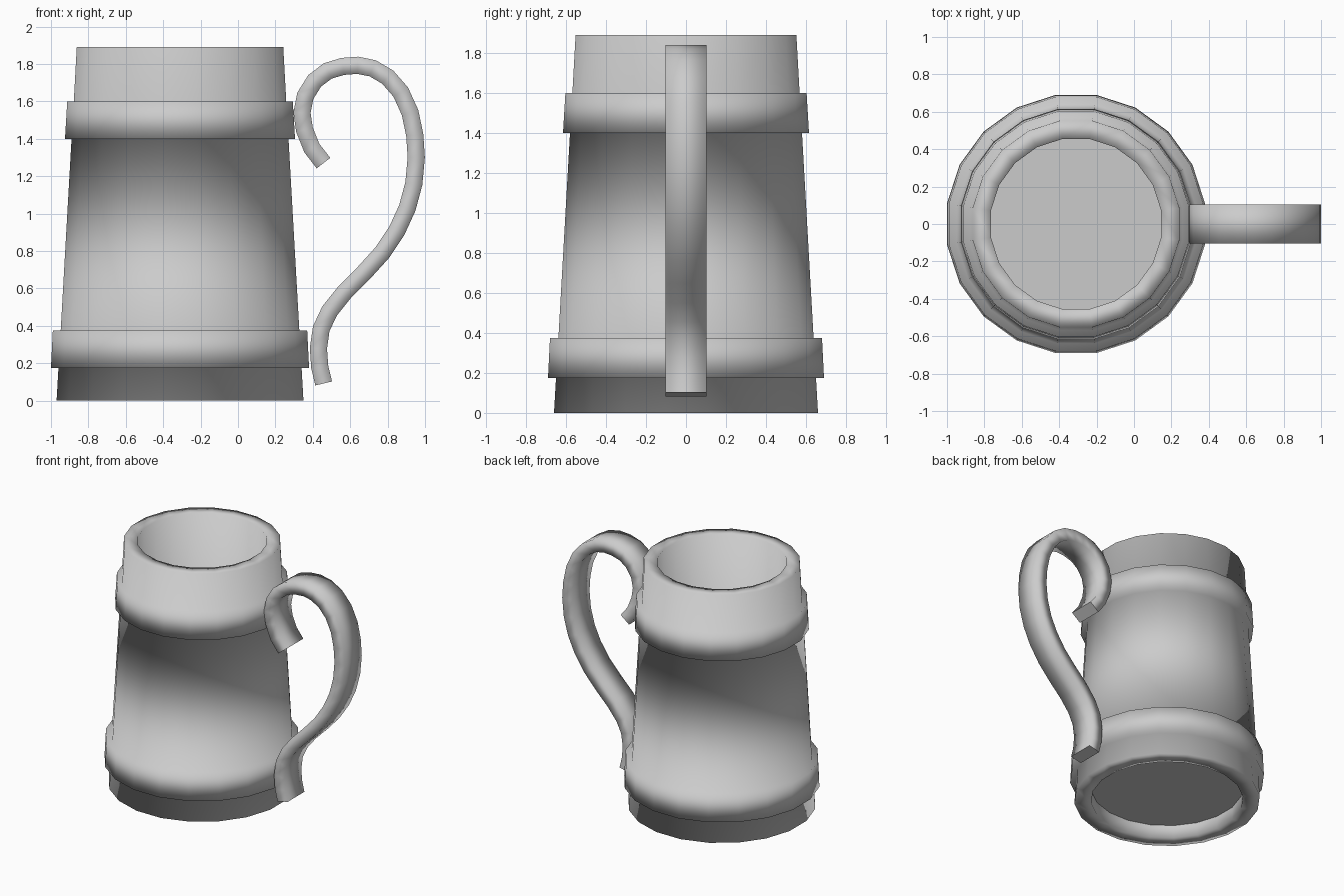
import bpy, bmesh
from math import sin, cos, pi
from mathutils import Vector

if "Cube" in bpy.data.objects:
    bpy.data.objects.remove(bpy.data.objects["Cube"])

AXIS_X = -0.31
SIDES = 20


def make_object(name, bm):
    bmesh.ops.recalc_face_normals(bm, faces=bm.faces)
    mesh = bpy.data.meshes.new(name)
    bm.to_mesh(mesh)
    bm.free()
    obj = bpy.data.objects.new(name, mesh)
    bpy.context.collection.objects.link(obj)
    return obj


def lathe(name, profile):
    """Turn (apothem, z) pairs around the mug axis, closing both ends with flat discs."""
    bm = bmesh.new()
    rings = []
    for apothem, z in profile:
        r = apothem / cos(pi / SIDES)
        rings.append([bm.verts.new((AXIS_X + r * cos((i + 0.5) * 2 * pi / SIDES),
                                    r * sin((i + 0.5) * 2 * pi / SIDES), z))
                      for i in range(SIDES)])
    for a, b in zip(rings, rings[1:]):
        for i in range(SIDES):
            j = (i + 1) % SIDES
            bm.faces.new((a[i], a[j], b[j], b[i])).smooth = True
    bm.faces.new(rings[0])
    bm.faces.new(rings[-1])
    return make_object(name, bm)


def ribbon(name, path, half_thick, half_width):
    """Sweep a rectangle along an (x, z) path."""
    bm = bmesh.new()
    pts = [Vector(p) for p in path]
    rings = []
    for i, p in enumerate(pts):
        t = (pts[min(i + 1, len(pts) - 1)] - pts[max(i - 1, 0)]).normalized()
        n = Vector((-t.y, t.x)) * half_thick
        rings.append([bm.verts.new((p.x + s * n.x, w * half_width, p.y + s * n.y))
                      for s, w in ((1, 1), (1, -1), (-1, -1), (-1, 1))])
    for a, b in zip(rings, rings[1:]):
        for i in range(4):
            j = (i + 1) % 4
            bm.faces.new((a[i], a[j], b[j], b[i])).smooth = True
    bm.faces.new(rings[0])
    bm.faces.new(rings[-1])
    return make_object(name, bm)


# Tapered body: recessed base, two raised bands, thick rim and hollow inside
lathe("mug_body", [
    (0.54, 0.10), (0.54, 0.0), (0.66, 0.0),
    (0.65, 0.175), (0.69, 0.175), (0.68, 0.375), (0.638, 0.375),
    (0.58, 1.40), (0.615, 1.40), (0.603, 1.60), (0.568, 1.60),
    (0.552, 1.89), (0.455, 1.89), (0.455, 0.15)])

# S-shaped strap handle, from the upper curl down to the foot
ribbon("handle", [
    (0.457, 1.27), (0.395, 1.35), (0.355, 1.45), (0.342, 1.54), (0.36, 1.63),
    (0.41, 1.71), (0.48, 1.763), (0.56, 1.787), (0.64, 1.793), (0.72, 1.777),
    (0.80, 1.73), (0.87, 1.65), (0.92, 1.54), (0.945, 1.42), (0.953, 1.30),
    (0.94, 1.16), (0.905, 1.03), (0.85, 0.91), (0.77, 0.79), (0.67, 0.68),
    (0.57, 0.58), (0.49, 0.48), (0.445, 0.385), (0.43, 0.28), (0.437, 0.18),
    (0.458, 0.092)], 0.046, 0.103)
